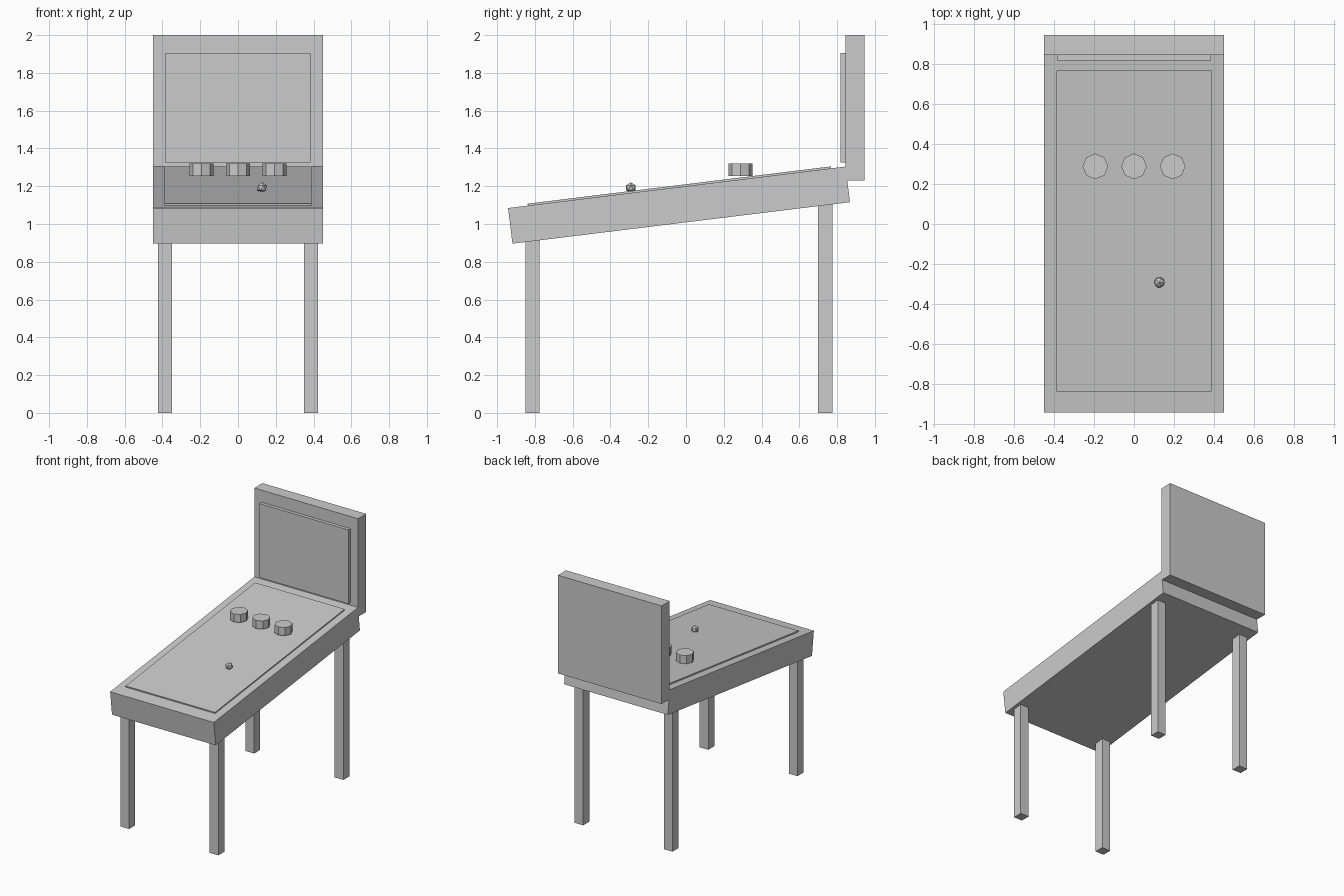
import bpy
from math import radians, sin, cos, tan

default_cube = bpy.data.objects.get("Cube")
if default_cube:
    bpy.data.objects.remove(default_cube, do_unlink=True)

# One plain grey for the whole table
grey = bpy.data.materials.new("plain_grey")
grey.use_nodes = True
grey.diffuse_color = (0.6, 0.6, 0.6, 1)
grey.node_tree.nodes["Principled BSDF"].inputs["Base Color"].default_value = (0.6, 0.6, 0.6, 1)

TILT = radians(7)
CENTRE_Y, CENTRE_Z = -0.037, 1.10
DEPTH = 0.19


def finish(name):
    obj = bpy.context.object
    obj.name = obj.data.name = name
    obj.data.materials.clear()
    obj.data.materials.append(grey)
    return obj


def box(name, centre, size, tilt=0):
    bpy.ops.mesh.primitive_cube_add(size=1, location=centre, rotation=(tilt, 0, 0))
    obj = finish(name)
    obj.scale = size
    return obj


def tilted_point(height):
    """Point above the cabinet centre, measured along its tilted normal."""
    return (0, CENTRE_Y - sin(TILT) * height, CENTRE_Z + cos(TILT) * height)


# Sloping cabinet and raised playing surface
box("cabinet", tilted_point(0), (0.9, 1.80, DEPTH), TILT)
field = tilted_point(DEPTH / 2)
box("playfield", (0, field[1] + 0.014, field[2] + 0.002), (0.776, 1.617, 0.02), TILT)

# Upright back box with its display panel
box("back_box", (0, 0.895, 1.615), (0.9, 0.1, 0.77))
box("display_panel", (0, 0.834, 1.615), (0.77, 0.032, 0.58))

# Square legs, ending just inside the sloping underside
for side, x in (("left", 0.387), ("right", -0.387)):
    for end, y in (("front", -0.813), ("back", 0.737)):
        top = CENTRE_Z + (y - CENTRE_Y) * tan(TILT) - DEPTH / 2 + 0.02
        box(f"{end}_{side}_leg", (x, y, top / 2), (0.075, 0.075, top))

# Row of octagonal bumpers
for i, label in enumerate(("right", "middle", "left")):
    bpy.ops.mesh.primitive_cylinder_add(vertices=8, radius=0.064, depth=0.064,
                                        location=((i - 1) * 0.193, 0.288, 1.287))
    finish(f"{label}_bumper")

# Faceted ball
bpy.ops.mesh.primitive_ico_sphere_add(subdivisions=1, radius=0.029,
                                      location=(0.127, -0.292, 1.192))
finish("ball")
